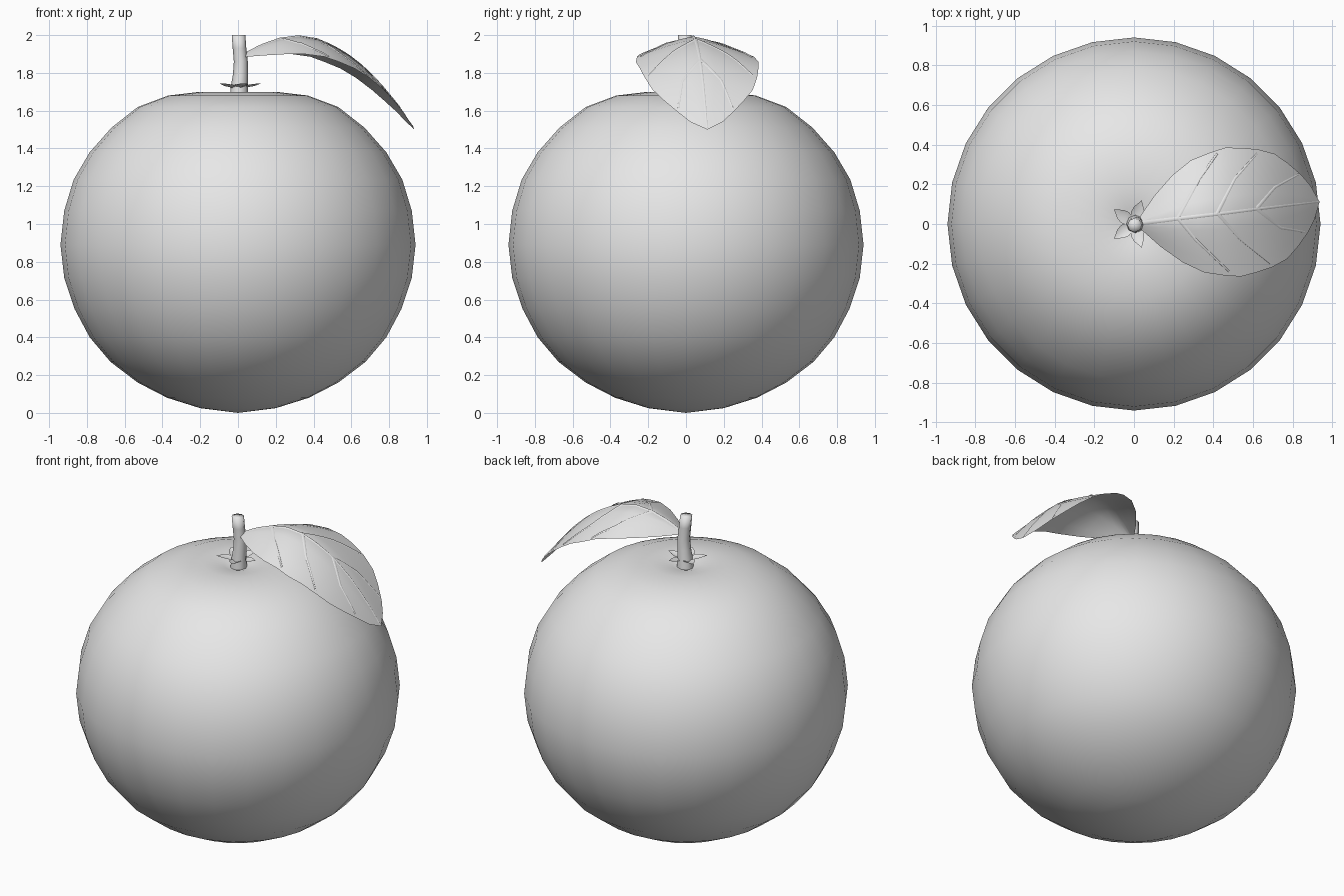
import bpy, bmesh, math
from mathutils import Vector

cube = bpy.data.objects.get("Cube")
if cube:
    bpy.data.objects.remove(cube)

grey = bpy.data.materials.new("plain grey")
grey.use_nodes = True
colour = (0.8, 0.8, 0.8, 1)
grey.diffuse_color = colour
grey.node_tree.nodes["Principled BSDF"].inputs["Base Color"].default_value = colour


def make(name, verts, faces, recalc=True):
    mesh = bpy.data.meshes.new(name)
    mesh.from_pydata(verts, [], faces)
    bm = bmesh.new()
    bm.from_mesh(mesh)
    bmesh.ops.remove_doubles(bm, verts=bm.verts, dist=1e-5)
    if recalc:
        bmesh.ops.recalc_face_normals(bm, faces=bm.faces)
    for f in bm.faces:
        f.smooth = True
    bm.to_mesh(mesh)
    bm.free()
    mesh.materials.append(grey)
    obj = bpy.data.objects.new(name, mesh)
    bpy.context.collection.objects.link(obj)
    return obj


def grid_faces(rows, cols):
    return [(i * cols + j, i * cols + j + 1, (i + 1) * cols + j + 1, (i + 1) * cols + j)
            for i in range(rows - 1) for j in range(cols - 1)]


def tube(name, rings, sides):
    # rings: (centre x, centre y, z, radius)
    verts = [(x + r * math.cos(2 * math.pi * j / sides), y + r * math.sin(2 * math.pi * j / sides), z)
             for x, y, z, r in rings for j in range(sides + 1)]
    return make(name, verts, grid_faces(len(rings), sides + 1))


def interp(table, x):
    for (x0, y0), (x1, y1) in zip(table, table[1:]):
        if x <= x1:
            return y0 + (y1 - y0) * (x - x0) / (x1 - x0)
    return table[-1][1]


# Fruit body, lathed, with a shallow dip at the top
profile = [(0, 0), (.2, .025), (.375, .08), (.53, .16), (.675, .27), (.785, .4), (.865, .55),
           (.92, .715), (.94, .89), (.92, 1.07), (.87, 1.235), (.785, 1.38), (.67, 1.51),
           (.53, 1.62), (.37, 1.68), (.2, 1.7), (.08, 1.685), (0, 1.66)]
tube("fruit_body", [(0, 0, z, r) for r, z in profile], 28)

# Bent stem
tube("stem", [(.005, 0, 1.66, .05), (.007, 0, 1.73, .045), (.013, 0, 1.79, .04), (.015, 0, 1.86, .037),
              (.008, -.003, 1.93, .036), (.003, -.006, 2, .036), (.003, -.006, 2, 0)], 8)

# Five pointed sepals round the stem
for k in range(5):
    a = k * math.tau / 5
    verts = []
    for r, w, z in [(.02, .02, 1.715), (.055, .034, 1.725), (.085, .026, 1.73), (.125, 0, 1.745)]:
        for s in (-1, 0, 1):
            verts.append((r * math.cos(a) - s * w * math.sin(a),
                          r * math.sin(a) + s * w * math.cos(a), z + .012 * abs(s) * (w > 0)))
    make("sepal_%d" % (k + 1), verts, grid_faces(4, 3), False)

# Leaf surface: m runs along the midrib, d across it
SLOPE = .12
ridge = [(.035, 1.9), (.12, 1.945), (.22, 1.98), (.32, 1.993), (.42, 1.977), (.5, 1.943), (.58, 1.897),
         (.66, 1.835), (.74, 1.757), (.8, 1.685), (.86, 1.61), (.9, 1.55), (.935, 1.5)]
width = [(.035, .035), (.12, .13), (.22, .22), (.34, .295), (.5, .325), (.64, .305), (.74, .265),
         (.84, .175), (.9, .085), (.935, 0)]


def leaf_point(m, d, lift=0):
    w = max(interp(width, m), .01)
    drop = w * (.45 - .37 * m) * (abs(d) / w) ** 1.3
    return Vector((m - SLOPE * d, SLOPE * m + d, interp(ridge, m) - drop + lift))


across = [-1, -.75, -.5, -.25, 0, .25, .5, .75, 1]
verts = [leaf_point(m, s * interp(width, m)) for m, z in ridge for s in across]
make("leaf_blade", verts, list(reversed(grid_faces(len(ridge), len(across)))), False)


def vein(name, path, half):
    # Slim raised ridge following the leaf along a path of top-down points
    local = []
    for x, y in path:
        m = (x + SLOPE * y) / (1 + SLOPE ** 2)
        local.append(Vector((m, y - SLOPE * m)))
    pts = [a.lerp(b, i / 6) for a, b in zip(local, local[1:]) for i in range(6)] + [local[-1]]
    verts = []
    for i, p in enumerate(pts):
        t = (pts[min(i + 1, len(pts) - 1)] - pts[max(i - 1, 0)]).normalized()
        n = Vector((-t.y, t.x)) * half * (1 - .6 * i / len(pts))
        for s, lift in ((-1, .001), (0, .006), (1, .001)):
            q = p + n * s
            verts.append(leaf_point(q.x, q.y, lift))
    make(name, verts, list(reversed(grid_faces(len(pts), 3))), False)


vein("leaf_midrib", [(.04, .005), (.22, .027), (.42, .05), (.62, .075), (.78, .094), (.93, .111)], .011)
side_veins = {
    "back": [[(.22, .03), (.33, .23), (.42, .355)], [(.42, .055), (.51, .23), (.62, .355)],
             [(.62, .08), (.71, .185), (.83, .25)]],
    "front": [[(.22, .03), (.31, -.08), (.48, -.24)], [(.42, .055), (.53, -.07), (.69, -.2)],
              [(.62, .075), (.74, -.02), (.86, -.04)]]}
for side, paths in side_veins.items():
    for i, path in enumerate(paths):
        vein("leaf_vein_%s_%d" % (side, i + 1), path, .009)
